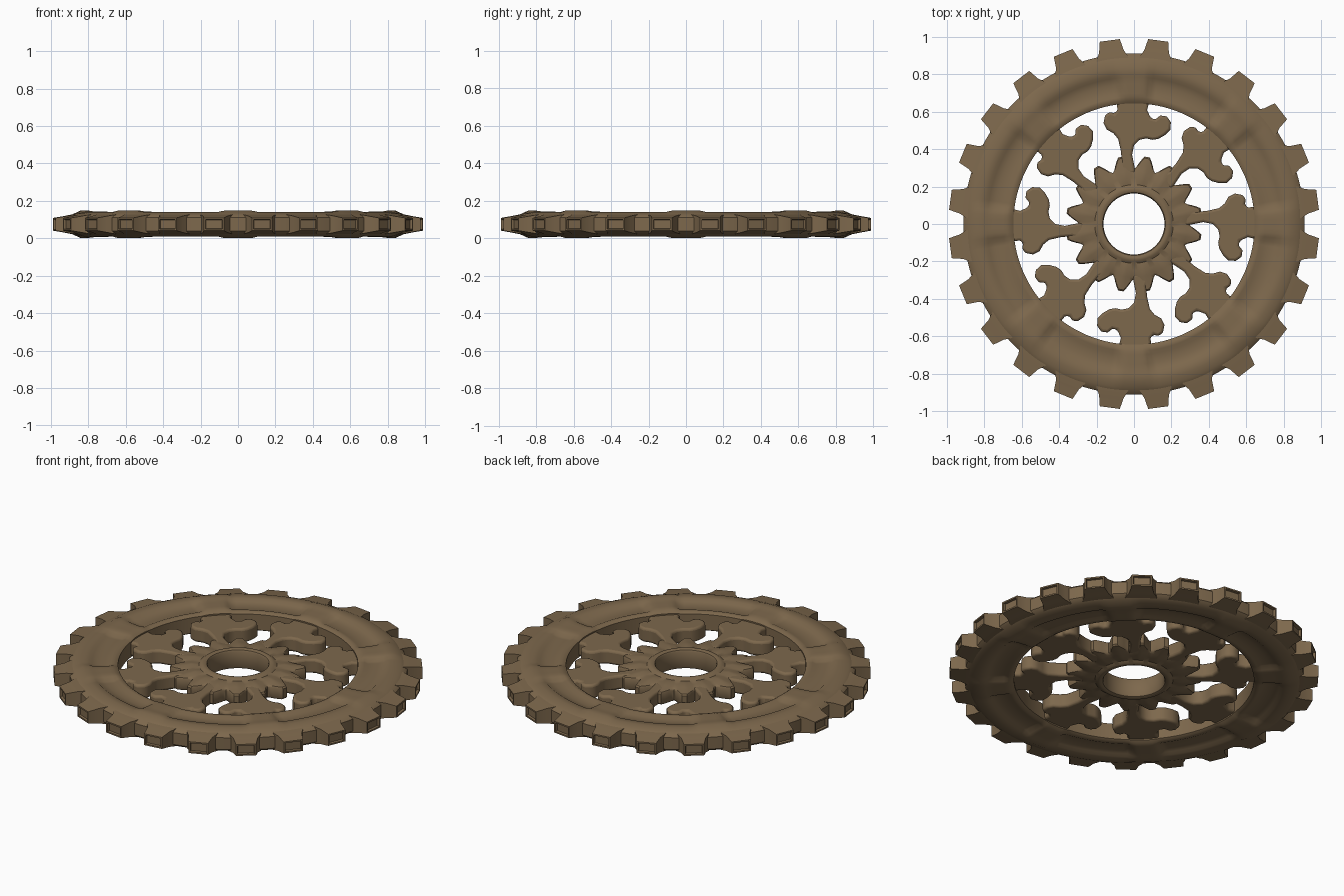
import bpy, bmesh, math
from math import sin, cos, pi, radians, degrees

if "Cube" in bpy.data.objects:
    bpy.data.objects.remove(bpy.data.objects["Cube"])

MID = 0.075  # height of the symmetry plane
bronze = bpy.data.materials.new("aged_bronze")
bronze.diffuse_color = (0.205, 0.138, 0.073, 1)
bronze.use_nodes = True
bronze.node_tree.nodes["Principled BSDF"].inputs["Base Color"].default_value = bronze.diffuse_color


def finish(bm, name, bevel=0.0, angle=35):
    bmesh.ops.recalc_face_normals(bm, faces=bm.faces)
    me = bpy.data.meshes.new(name)
    bm.to_mesh(me)
    bm.free()
    me.materials.append(bronze)
    ob = bpy.data.objects.new(name, me)
    bpy.context.collection.objects.link(ob)
    bpy.ops.object.select_all(action='DESELECT')
    ob.select_set(True)
    bpy.context.view_layer.objects.active = ob
    if bevel:
        m = ob.modifiers.new("soft_edges", 'BEVEL')
        m.width, m.segments = bevel, 3
        m.limit_method = 'ANGLE'
        m.angle_limit = radians(50)
    bpy.ops.object.shade_smooth_by_angle(angle=radians(angle))
    return ob


def revolve(name, profile, n):
    """Closed ring; profile(angle) lists (radius, half height) from inside out."""
    bm = bmesh.new()
    loops = []
    for i in range(n):
        a = 2 * pi * i / n
        p = profile(a)
        full = [(r, h) for r, h in p] + [(r, -h) for r, h in reversed(p)]
        loops.append([bm.verts.new((r * cos(a), r * sin(a), MID + h)) for r, h in full])
    for i in range(n):
        A, B = loops[i], loops[(i + 1) % n]
        for j in range(len(A)):
            k = (j + 1) % len(A)
            bm.faces.new((A[j], B[j], B[k], A[k]))
    return finish(bm, name)


# Outer rim: eight shallow recesses separated by ribs
def rim_profile(a):
    off = abs((degrees(a) + 22.5) % 45 - 22.5)
    rib = max(0.0, min(1.0, (7.5 - off) / 2.5))
    mix = lambda low, high: low + (high - low) * rib
    return [(0.645, mix(0.046, 0.05)), (0.66, mix(0.055, 0.06)),
            (0.68, mix(0.055, 0.066)), (0.70, mix(0.046, 0.067)),
            (0.75, mix(0.048, 0.068)), (0.785, mix(0.053, 0.07)),
            (0.80, mix(0.064, 0.073)), (0.84, mix(0.065, 0.074)),
            (0.875, 0.058), (0.90, 0.047), (0.912, 0.035)]


revolve("outer_rim", rim_profile, 192)


# Hub: bored centre with raised collar and sixteen pointed teeth
def hub_profile(a):
    t = abs((degrees(a) / 22.5) % 1 - 0.5) * 2      # 0 at tooth, 1 at gap
    out = 0.365 - 0.07 * min(1, max(0, (t - 0.2) / 0.7))
    dip = 0.008 * t
    return [(0.163, 0.045), (0.168, 0.054), (0.18, 0.059), (0.195, 0.057),
            (0.21, 0.046), (0.25, 0.052 - dip), (0.285, 0.046 - dip),
            (out - 0.008, 0.036), (out, 0.028)]


revolve("hub", hub_profile, 160)

# Rim teeth: tapered blocks with a hollow in each tip
bm = bmesh.new()
for i in range(24):
    a = radians(7.5 + 15 * i)
    rings = []
    for r, w, h in [(0.84, 0.10, 0.058), (0.90, 0.082, 0.05), (0.93, 0.066, 0.044), (0.99, 0.054, 0.034)]:
        rings.append([bm.verts.new((r * cos(a) - s * w * sin(a), r * sin(a) + s * w * cos(a), MID + q * h))
                      for s, q in ((-1, -1), (1, -1), (1, 1), (-1, 1))])
    bm.faces.new(rings[0])
    for A, B in zip(rings, rings[1:]):
        for j in range(4):
            k = (j + 1) % 4
            bm.faces.new((A[j], A[k], B[k], B[j]))
    tip = bm.faces.new(rings[-1])
    bm.normal_update()
    bmesh.ops.inset_region(bm, faces=[tip], thickness=0.012)
    hollow = bmesh.ops.inset_region(bm, faces=[tip], thickness=0.003)
    bmesh.ops.translate(bm, verts=tip.verts, vec=(-0.014 * cos(a), -0.014 * sin(a), 0))
finish(bm, "rim_teeth", angle=30)

# Spokes: slanted stem growing into a lobed head that meets the rim
outline = [(-0.085, 0.27), (-0.065, 0.33), (-0.07, 0.39), (-0.085, 0.455), (-0.11, 0.485),
           (-0.145, 0.505), (-0.163, 0.54), (-0.155, 0.58), (-0.13, 0.60), (-0.105, 0.59),
           (-0.088, 0.61), (-0.095, 0.67), (0.085, 0.67), (0.07, 0.61), (0.09, 0.565),
           (0.115, 0.56), (0.14, 0.58), (0.175, 0.575), (0.197, 0.545), (0.195, 0.505),
           (0.165, 0.475), (0.13, 0.455), (0.10, 0.45), (0.065, 0.458), (0.03, 0.45),
           (0.0, 0.42), (-0.01, 0.37), (0.0, 0.32), (0.01, 0.27)]
for i in range(8):
    a = i * pi / 4
    bm = bmesh.new()
    layers = [[bm.verts.new((u * cos(a) - v * sin(a), u * sin(a) + v * cos(a), MID + z))
               for u, v in outline] for z in (-0.042, 0.042)]
    bm.faces.new(layers[0])
    bm.faces.new(layers[1])
    for j in range(len(outline)):
        k = (j + 1) % len(outline)
        bm.faces.new((layers[0][j], layers[0][k], layers[1][k], layers[1][j]))
    finish(bm, f"spoke_{i + 1}", bevel=0.018, angle=50)
